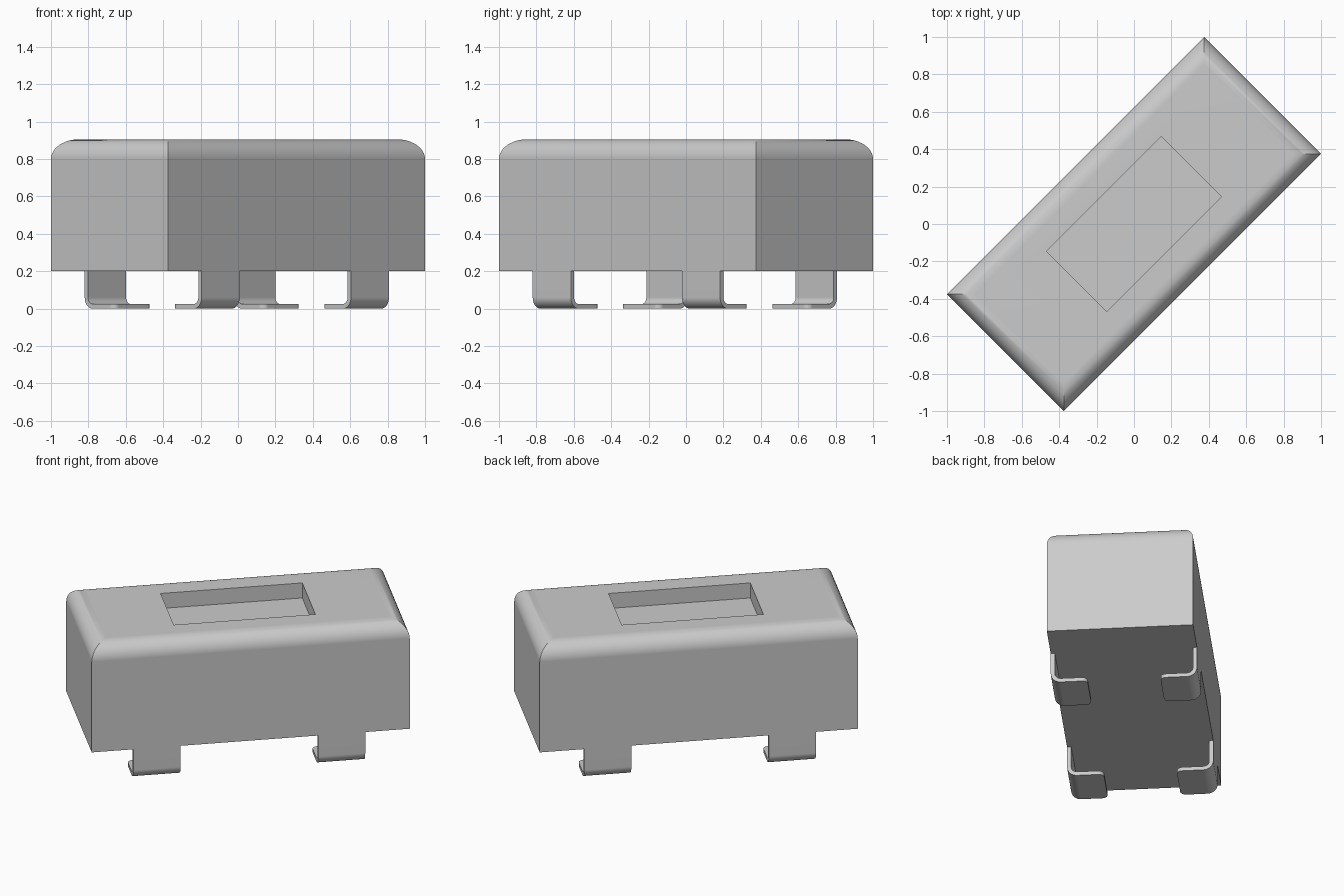
import bpy, bmesh, math
from mathutils import Matrix

if "Cube" in bpy.data.objects:
    bpy.data.objects.remove(bpy.data.objects["Cube"])

grey = bpy.data.materials.new("plain grey")
grey.use_nodes = True
grey.diffuse_color = (0.6, 0.6, 0.6, 1)
grey.node_tree.nodes["Principled BSDF"].inputs["Base Color"].default_value = grey.diffuse_color

TURN = Matrix.Rotation(math.radians(45), 4, "Z")   # the part lies diagonally
HALF_L, HALF_W = 0.972, 0.442
BOTTOM, TOP, FILLET = 0.2, 0.905, 0.105


def finish(bm, name):
    """Turn a bmesh into a named, shaded object."""
    bmesh.ops.recalc_face_normals(bm, faces=bm.faces)
    bm.transform(TURN)
    mesh = bpy.data.meshes.new(name)
    bm.to_mesh(mesh)
    bm.free()
    mesh.materials.append(grey)
    obj = bpy.data.objects.new(name, mesh)
    bpy.context.collection.objects.link(obj)
    bpy.ops.object.select_all(action="DESELECT")
    obj.select_set(True)
    bpy.context.view_layer.objects.active = obj
    bpy.ops.object.shade_smooth_by_angle(angle=math.radians(30))
    obj.modifiers.new("flat face normals", "WEIGHTED_NORMAL").keep_sharp = True
    return obj


# Housing: rectangular rings from the base, over the rounded rim, into the recess
rings = [(HALF_L, HALF_W, BOTTOM)]
STEPS = 10
for i in range(STEPS + 1):
    a = math.pi / 2 * i / STEPS
    inset = FILLET * (1 - math.cos(a))
    rings.append((HALF_L - inset, HALF_W - inset, TOP - FILLET + FILLET * math.sin(a)))
rings += [(0.433, 0.227, TOP), (0.433, 0.227, TOP - 0.1)]

bm = bmesh.new()
loops = [[bm.verts.new((sx * l, sy * w, z))
          for sx, sy in ((-1, -1), (1, -1), (1, 1), (-1, 1))] for l, w, z in rings]
for low, high in zip(loops, loops[1:]):
    for i in range(4):
        j = (i + 1) % 4
        bm.faces.new((low[i], low[j], high[j], high[i]))
bm.faces.new(loops[0])
bm.faces.new(loops[-1])
finish(bm, "housing")


# Legs: a bent strip flush with the long side, its foot turned inward
def leg(name, centre, side, width=0.288, thick=0.025, bend=0.06, foot=0.22):
    def arc(radius):
        return [(HALF_W - bend + radius * math.cos(a), bend - radius * math.sin(a))
                for a in (math.pi / 2 * i / 8 for i in range(9))]

    outline = ([(HALF_W, BOTTOM)] + arc(bend) + [(foot, 0), (foot, thick)]
               + arc(bend - thick)[::-1] + [(HALF_W - thick, BOTTOM)])
    bm = bmesh.new()
    face = bm.faces.new([bm.verts.new((centre - width / 2, side * y, z)) for y, z in outline])
    strip = bmesh.ops.extrude_face_region(bm, geom=[face])["geom"]
    bmesh.ops.translate(bm, vec=(width, 0, 0),
                        verts=[v for v in strip if isinstance(v, bmesh.types.BMVert)])
    tips = [e for e in bm.edges if all(abs(abs(v.co.y) - foot) < 1e-4 for v in e.verts)
            and abs(e.verts[0].co.z - e.verts[1].co.z) > thick / 2]
    bmesh.ops.bevel(bm, geom=tips, offset=0.035, segments=5, profile=0.5, affect="EDGES")
    finish(bm, name)


for side, side_name in ((-1, "front"), (1, "back")):
    leg(side_name + "_right_leg", -0.573, side)
    leg(side_name + "_left_leg", 0.556, side)
